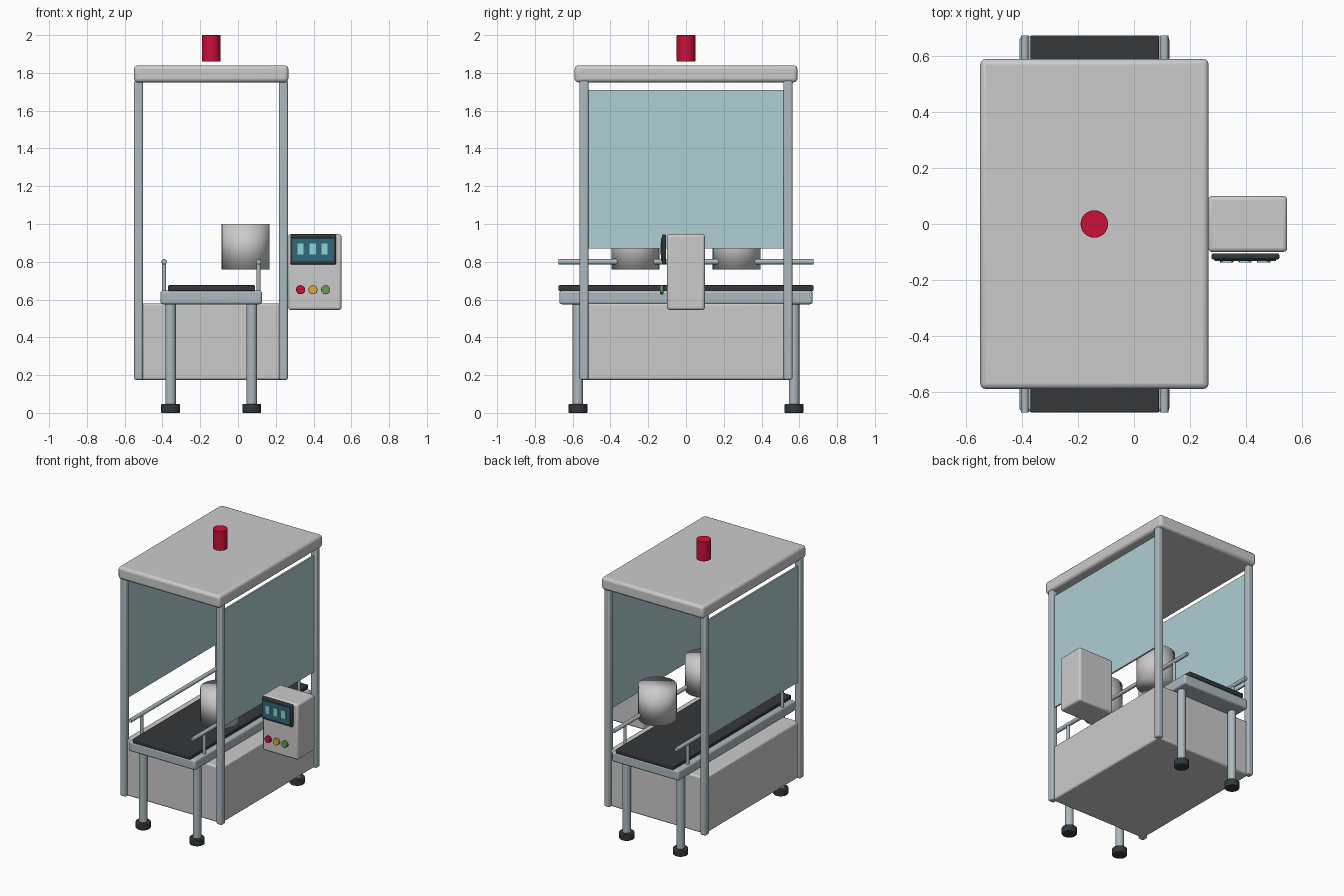
import bpy, math

if "Cube" in bpy.data.objects:
    bpy.data.objects.remove(bpy.data.objects["Cube"])

def mat(name, r, g, b):
    m = bpy.data.materials.new(name)
    m.diffuse_color = (r, g, b, 1)
    m.use_nodes = True
    m.node_tree.nodes["Principled BSDF"].inputs["Base Color"].default_value = m.diffuse_color
    return m

METAL = mat("metal", .42, .49, .52)
DARK = mat("dark_rubber", .035, .038, .042)
GLASS = mat("tinted_panel", .43, .62, .65)
RED = mat("red", .6, .005, .04)
YELLOW = mat("yellow", .75, .42, .04)
GREEN = mat("green", .15, .32, .09)
TEAL = mat("screen_teal", .03, .14, .19)
LIGHT = mat("tile_teal", .27, .68, .68)

def finish(o, name, m, bevel, angle=35):
    o.name = name
    if m:
        o.data.materials.append(m)
    bpy.ops.object.shade_smooth_by_angle(angle=math.radians(angle))
    if bevel:
        b = o.modifiers.new("bevel", 'BEVEL')
        b.width, b.segments, b.limit_method = bevel, 3, 'ANGLE'
    return o

def box(name, x, y, z, m=None, bevel=0.0):
    """Box from (min, max) pairs."""
    c = [(a + b) / 2 for a, b in (x, y, z)]
    bpy.ops.mesh.primitive_cube_add(size=1, location=c)
    o = bpy.context.object
    o.scale = [b - a for a, b in (x, y, z)]
    bpy.ops.object.transform_apply(location=False, rotation=False, scale=True)
    return finish(o, name, m, bevel)

def rod(name, p, r, h, m=None, axis='z', bevel=0.0, angle=35):
    """Cylinder centred on p."""
    rot = (math.pi / 2, 0, 0) if axis == 'y' else (0, 0, 0)
    bpy.ops.mesh.primitive_cylinder_add(vertices=32, radius=r, depth=h, location=p, rotation=rot)
    return finish(bpy.context.object, name, m, bevel, angle)

# Cabinet: base, roof, beacon
box("base_cabinet", (-.53, .245), (-.54, .54), (.175, .58), None, .012)
box("roof", (-.55, .267), (-.59, .59), (1.75, 1.84), None, .02)
rod("beacon", (-.142, 0, 1.93), .049, .14, RED, bevel=.002)

# Corner posts and side panels
for sx, x in (("left", -.527), ("right", .241)):
    for sy, y in (("front", -.54), ("back", .54)):
        box(f"{sy}_{sx}_post", (x - .023, x + .023), (y - .023, y + .023),
            (.175, 1.76), METAL, .01)
    box(f"{sx}_panel", (x - .006, x + .006), (-.52, .52), (.87, 1.71), GLASS)

# Conveyor bed, belt
box("conveyor_bed", (-.41, .127), (-.67, .67), (.575, .648), METAL, .013)
box("conveyor_belt", (-.37, .09), (-.675, .675), (.645, .676), DARK, .006)

# Conveyor legs and feet
for sx, x in (("left", -.357), ("right", .073)):
    for sy, y in (("front", -.572), ("back", .572)):
        rod(f"{sy}_{sx}_leg", (x, y, .31), .028, .54, METAL)
        rod(f"{sy}_{sx}_foot", (x, y, .0235), .05, .047, DARK, bevel=.005)

# Guide rails with uprights
for sx, x in (("left", -.391), ("right", .109)):
    rod(f"{sx}_guide_rail", (x, 0, .80), .014, 1.35, METAL, 'y', .003)
    for sy, y in (("front", -.54), ("back", .54)):
        rod(f"{sy}_{sx}_rail_upright", (x, y, .72), .011, .16, METAL)

# Two drums over the belt, softly shaded all over
for sy, y in (("front", -.268), ("back", .268)):
    rod(f"{sy}_drum", (.04, y, .88), .127, .24, angle=180)

# Control box with screen and buttons
box("control_box", (.265, .548), (-.1, .1), (.545, .946), None, .014)
box("screen_bezel", (.277, .52), (-.127, -.105), (.786, .945), DARK, .008)
box("screen", (.288, .508), (-.132, -.125), (.803, .925), TEAL, .002)
for i, x in enumerate((.331, .395, .458)):
    box(f"screen_tile_{i + 1}", (x - .017, x + .017), (-.137, -.131), (.838, .896), LIGHT)
for c, x in ((RED, .331), (YELLOW, .397), (GREEN, .464)):
    rod(f"{c.name}_button", (x, -.129, .652), .024, .018, c, 'y', .003)
